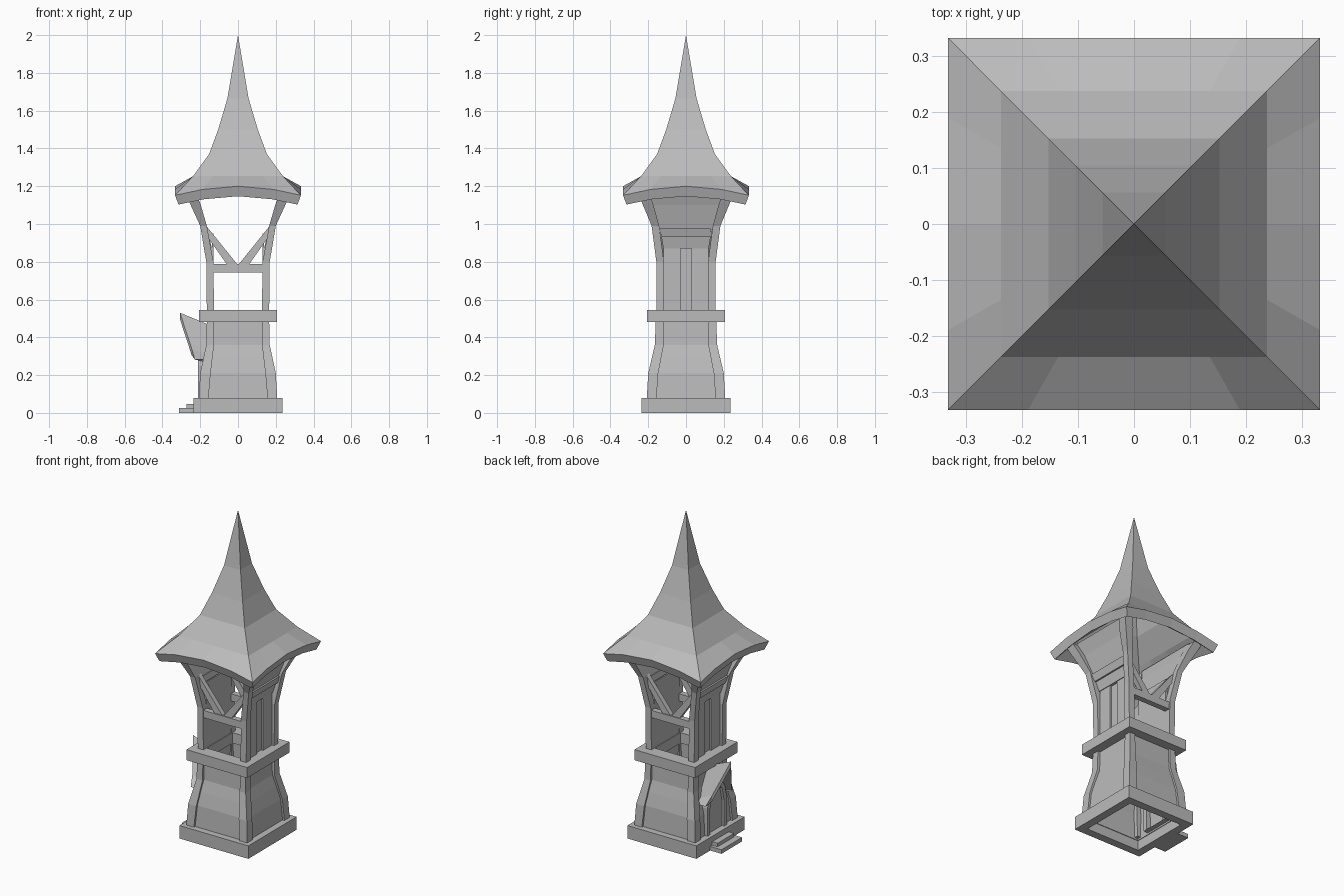
import bpy, bmesh
from mathutils import Vector

cube = bpy.data.objects.get("Cube")
if cube:
    bpy.data.objects.remove(cube, do_unlink=True)

stone = bpy.data.materials.new("plain_grey")
stone.use_nodes = True
GREY = (0.5, 0.5, 0.5, 1)
stone.diffuse_color = GREY
stone.node_tree.nodes["Principled BSDF"].inputs["Base Color"].default_value = GREY

SIGNS = (-1, 1)


def finish(name, bm):
    bmesh.ops.recalc_face_normals(bm, faces=bm.faces)
    mesh = bpy.data.meshes.new(name)
    bm.to_mesh(mesh)
    bm.free()
    mesh.materials.append(stone)
    obj = bpy.data.objects.new(name, mesh)
    bpy.context.collection.objects.link(obj)
    return obj


def loft(name, rings, caps=True, wrap=False):
    """Skin a list of closed loops that have equal point counts."""
    bm = bmesh.new()
    loops = [[bm.verts.new(p) for p in ring] for ring in rings]
    pairs = list(zip(loops, loops[1:]))
    if wrap:
        pairs.append((loops[-1], loops[0]))
    for a, b in pairs:
        n = len(a)
        for i in range(n):
            bm.faces.new((a[i], a[(i + 1) % n], b[(i + 1) % n], b[i]))
    if caps and not wrap:
        bm.faces.new(loops[0])
        bm.faces.new(loops[-1])
    bmesh.ops.remove_doubles(bm, verts=bm.verts, dist=0.0001)
    return finish(name, bm)


def rect(x0, x1, y0, y1, z):
    return [(x0, y0, z), (x1, y0, z), (x1, y1, z), (x0, y1, z)]


def box(name, x0, x1, y0, y1, z0, z1):
    return loft(name, [rect(x0, x1, y0, y1, z) for z in (z0, z1)])


def square(hx, hy, z):
    return rect(-hx, hx, -hy, hy, z)


def frame(name, outer, inner, z0, z1):
    return loft(name, [square(outer, outer, z0), square(outer, outer, z1),
                       square(inner, inner, z1), square(inner, inner, z0)], wrap=True)


def prism(name, outline, direction):
    """Extrude a planar outline along a vector."""
    d = Vector(direction)
    return loft(name, [outline, [Vector(p) + d for p in outline]])


# plinth and belt are hollow square frames
frame("plinth", 0.235, 0.185, 0, 0.08)
frame("belt", 0.207, 0.125, 0.48, 0.545)

# lower walls: hollow tapering shell
wall = [(0.06, 0.196), (0.21, 0.188), (0.29, 0.17), (0.36, 0.152), (0.5, 0.148)]
loft("lower_wall", [square(h, h, z) for z, h in wall]
     + [square(h - 0.015, h - 0.015, z) for z, h in reversed(wall)], wrap=True)

# corner posts, as (height, outer x, inner x, outer y, inner y)
lower = [(0.07, 0.208, 0.157, 0.208, 0.157), (0.21, 0.2, 0.145, 0.2, 0.147),
         (0.36, 0.168, 0.127, 0.165, 0.118), (0.49, 0.165, 0.127, 0.16, 0.117)]
upper = [(0.54, 0.165, 0.127, 0.156, 0.116), (0.8, 0.168, 0.13, 0.157, 0.117),
         (0.99, 0.2, 0.165, 0.182, 0.142), (1.11, 0.255, 0.2, 0.232, 0.175),
         (1.17, 0.28, 0.225, 0.258, 0.2)]
for sx in SIGNS:
    for sy in SIGNS:
        for name, path in (("lower_post", lower), ("upper_post", upper)):
            loft(name, [rect(sx * xi, sx * xo, sy * yi, sy * yo, z)
                        for z, xo, xi, yo, yi in path])

# open front and back: cross beam with a V of braces
for sy in SIGNS:
    y0, depth = sy * 0.117, sy * 0.035
    box("cross_beam", -0.13, 0.13, y0, y0 + depth, 0.742, 0.787)
    for sx in SIGNS:
        outline = [(0, y0, 0.782), (sx * 0.056, y0, 0.782),
                   (sx * 0.16, y0, 0.93), (sx * 0.172, y0, 0.995)]
        prism("brace", outline, (0, depth * 0.85, 0))

# boarded sides: planks, rail and flared panel
for sx in SIGNS:
    box("back_board", sx * 0.13, sx * 0.138, -0.12, 0.12, 0.54, 0.95)
    for sy in SIGNS:
        box("side_plank", sx * 0.136, sx * 0.15, sy * 0.03, sy * 0.118, 0.54, 0.875)
    panel = [(0.87, 0.138, 0.12), (0.93, 0.152, 0.13), (1.0, 0.172, 0.145),
             (1.1, 0.2, 0.175), (1.18, 0.23, 0.205)]
    loft("flared_panel", [rect(sx * x, sx * (x + 0.016), -y, y, z) for z, x, y in panel])
    prism("panel_rail", [(sx * 0.15, -0.13, 0.93), (sx * 0.178, -0.13, 0.93),
                         (sx * 0.192, -0.14, 0.975), (sx * 0.16, -0.14, 0.975)],
          (0, 0.27, 0))


# roof: swept square spire with drooping eave corners
def roof_ring(h, z, droop=0.0):
    pts = []
    steps = [(-1, 1), (-0.57, 0.36), (0, 0), (0.57, 0.36)]
    for (ax, ay), (bx, by) in (((1, 0), (0, -1)), ((0, 1), (1, 0)),
                               ((-1, 0), (0, 1)), ((0, -1), (-1, 0))):
        for t, k in steps:
            pts.append((h * (bx + ax * t), h * (by + ay * t), z - droop * k))
    return pts


loft("roof", [roof_ring(*r) for r in (
    (0.0, 1.9), (0.045, 1.63), (0.14, 1.34), (0.225, 1.215), (0.315, 1.147, 0.044),
    (0.333, 1.2, 0.048), (0.238, 1.253), (0.153, 1.37), (0.105, 1.5),
    (0.056, 1.665), (0.0, 2.0))], caps=False)


# door: pointed arch surround with a recessed leaf
def arch(half, z_spring, z_top, x):
    side = [(half, 0.07), (half, z_spring),
            (half * 0.72, z_spring + (z_top - z_spring) * 0.6)]
    return ([(x, y, z) for y, z in side] + [(x, 0, z_top)]
            + [(x, -y, z) for y, z in reversed(side)])


loft("door_surround", [arch(0.095, 0.25, 0.42, -0.15), arch(0.095, 0.25, 0.42, -0.213),
                       arch(0.068, 0.24, 0.375, -0.213), arch(0.068, 0.24, 0.375, -0.15)],
     wrap=True)
prism("door_leaf", arch(0.07, 0.24, 0.38, -0.197), (0.02, 0, 0))

# gabled hood leaning out over the door
for sy in SIGNS:
    slope = [((-0.307, 0, 0.53), (-0.15, 0, 0.465)),
             ((-0.268, sy * 0.06, 0.41), (-0.15, sy * 0.06, 0.36)),
             ((-0.245, sy * 0.095, 0.34), (-0.15, sy * 0.095, 0.3)),
             ((-0.228, sy * 0.135, 0.282), (-0.15, sy * 0.135, 0.282))]
    drop = Vector((0, 0, -0.035))
    loft("hood_slope", [[Vector(f), Vector(b), Vector(b) + drop * (i < 3),
                         Vector(f) + drop * (i < 3)] if i < 3 else
                        [Vector(f), Vector(b), Vector(b) + Vector((0, -sy * 0.02, 0)),
                         Vector(f) + Vector((0, -sy * 0.02, 0))]
                        for i, (f, b) in enumerate(slope)])

# entrance steps
box("low_step", -0.312, -0.23, -0.1, 0.1, 0, 0.025)
box("high_step", -0.272, -0.23, -0.08, 0.08, 0.025, 0.047)
